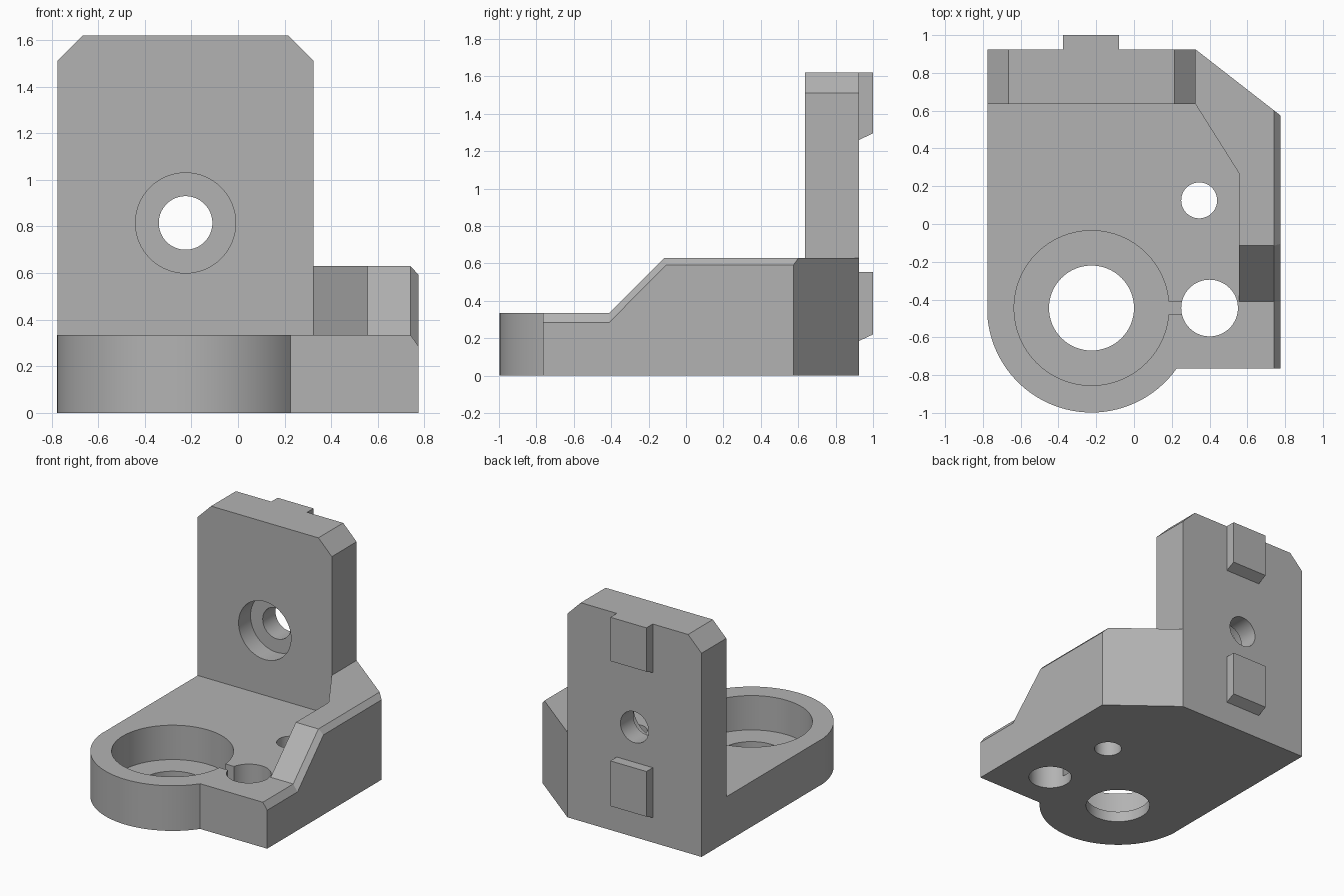
import bpy
import bmesh
from math import atan2, cos, sin, pi
from mathutils import Vector

old = bpy.data.objects.get("Cube")
if old:
    bpy.data.objects.remove(old, do_unlink=True)

grey = bpy.data.materials.new("plain grey")
grey.use_nodes = True
colour = (0.45, 0.45, 0.45, 1)
grey.diffuse_color = colour
grey.node_tree.nodes["Principled BSDF"].inputs["Base Color"].default_value = colour


def loft(name, rings):
    """Solid skinned through rings of equal point count."""
    bm = bmesh.new()
    loops = [[bm.verts.new(p) for p in ring] for ring in rings]
    for a, b in zip(loops, loops[1:]):
        for i in range(len(a)):
            j = (i + 1) % len(a)
            bm.faces.new((a[i], a[j], b[j], b[i]))
    bm.faces.new(loops[0])
    bm.faces.new(loops[-1])
    bmesh.ops.recalc_face_normals(bm, faces=bm.faces)
    mesh = bpy.data.meshes.new(name)
    bm.to_mesh(mesh)
    bm.free()
    mesh.materials.append(grey)
    ob = bpy.data.objects.new(name, mesh)
    bpy.context.collection.objects.link(ob)
    return ob


def prism(name, pts, lo, hi, axis="z"):
    """Extrude a 2D outline along one axis."""
    place = {"x": lambda a, b, d: (d, a, b),
             "y": lambda a, b, d: (a, d, b),
             "z": lambda a, b, d: (a, b, d)}[axis]
    return loft(name, [[place(a, b, d) for a, b in pts] for d in (lo, hi)])


def circle(cx, cy, r, n=64):
    return [(cx + r * cos(2 * pi * i / n), cy + r * sin(2 * pi * i / n)) for i in range(n)]


def cut(target, cutter):
    cutter.hide_render = True
    mod = target.modifiers.new("cut", "BOOLEAN")
    mod.operation = "DIFFERENCE"
    mod.solver = "EXACT"
    mod.object = cutter
    bpy.context.view_layer.objects.active = target
    bpy.ops.object.modifier_apply(modifier=mod.name)
    bpy.data.objects.remove(cutter, do_unlink=True)


# Main dimensions
LEFT, RIGHT, WALL_R = -0.775, 0.775, 0.325
WALL_F, WALL_B = 0.635, 0.925
FLOOR, RIB, TOP = 0.335, 0.63, 1.62
CX, CY, BOSS = -0.225, -0.445, 0.553

# Bracket body: plan outline with a round boss at the front
end = atan2(-0.765 - CY, 0.225 - CX)
arc = [(CX + BOSS * cos(t), CY + BOSS * sin(t))
       for t in [-pi + (end + pi) * i / 40 for i in range(41)]]
arc[0] = (LEFT, CY)
outline = [(LEFT, WALL_B)] + arc + [(RIGHT, -0.765), (RIGHT, 0.575), (WALL_R, WALL_B)]
body = prism("bracket_body", outline, 0, TOP)

# Clear the space above the base plate, leaving wall and side rib
cut(body, prism("floor_cutter", [(-2, -2), (2, -2), (2, -0.41), (0.555, -0.41),
                                 (0.555, 0.27), (WALL_R, WALL_F), (-2, WALL_F)], FLOOR, 3))
cut(body, prism("rib_top_cutter", [(WALL_R, -2), (2, -2), (2, 2), (WALL_R, 2)], RIB, 3))
cut(body, prism("ramp_cutter", [(-0.41, FLOOR), (0.085, 0.83), (-0.41, 0.83)], 0.5, 2, "x"))

# Bevel along the outer right edge, following the ramp
rings = []
for y_in, y_out, z, drop in ((-1.2, -1.2, FLOOR, 0.05), (-0.41, -0.41, FLOOR, 0.05),
                             (-0.125, -0.095, RIB, 0.038), (1.2, 1.2, RIB, 0.038)):
    rings.append([(0.705, y_in, z + drop), (0.81, y_out, z - 2 * drop), (0.9, y_in, z + 0.3)])
cut(body, loft("edge_cutter", rings))

# Clipped top corners of the wall
for x, s in ((LEFT, 1), (WALL_R, -1)):
    cut(body, prism("corner_cutter", [(x - s * 0.1, TOP - 0.21), (x + s * 0.21, TOP + 0.1),
                                      (x - s * 0.1, TOP + 0.1)], 0, 2, "y"))

# Bores: large stepped seat, linking slot, round holes
cut(body, prism("seat_cutter", circle(CX, CY, 0.41), 0.08, 1))
for x, y, r in ((CX, CY, 0.225), (0.4, CY, 0.15), (0.345, 0.125, 0.095)):
    cut(body, prism("hole_cutter", circle(x, y, r), -1, 1))
cut(body, prism("slot_cutter", [(0.1, -0.48), (0.3, -0.48), (0.3, -0.41), (0.1, -0.41)], 0.08, 1))

# Counterbored hole through the wall
cut(body, prism("wall_bore_cutter", circle(CX, 0.815, 0.215), 0.4, 0.775, "y"))
cut(body, prism("wall_hole_cutter", circle(CX, 0.815, 0.115), 0.4, 1.2, "y"))

# Locating keys on the back of the wall, with sloped undersides
keys = [prism(name, [(WALL_B, low), (1, low + 0.035), (1, high), (WALL_B, high)],
              -0.375, -0.08, "x")
        for name, low, high in (("upper_key", 1.26, TOP), ("lower_key", 0.185, 0.555))]

# Smooth the round walls, keep hard edges crisp
bpy.ops.object.select_all(action="DESELECT")
for ob in [body] + keys:
    ob.select_set(True)
bpy.context.view_layer.objects.active = body
bpy.ops.object.shade_smooth_by_angle(angle=pi / 7)
